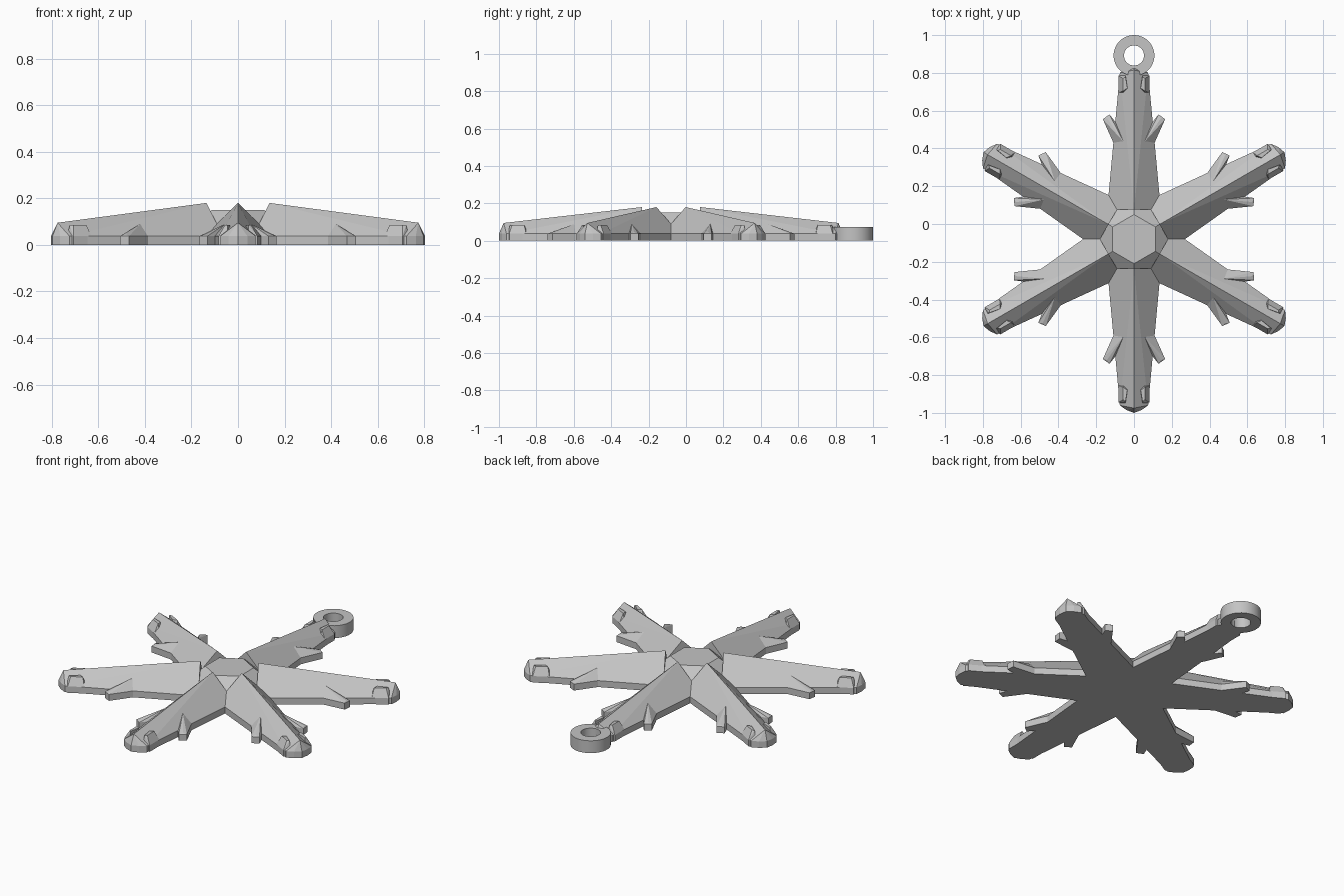
import bpy, bmesh, math
from mathutils import Vector

cube = bpy.data.objects.get("Cube")
if cube:
    bpy.data.objects.remove(cube)

grey = bpy.data.materials.new("plain_grey")
grey.use_nodes = True
colour = (0.55, 0.55, 0.55, 1)
grey.diffuse_color = colour
grey.node_tree.nodes["Principled BSDF"].inputs["Base Color"].default_value = colour

CENTRE = Vector((0, -0.08, 0))
SHOULDER = 0.038   # height of the upright rim around the flake


def add_object(name, mesh, turn=0, location=CENTRE):
    obj = bpy.data.objects.new(name, mesh)
    obj.location = location
    obj.rotation_euler.z = turn
    bpy.context.collection.objects.link(obj)
    return obj


def finish(bm, name):
    bmesh.ops.recalc_face_normals(bm, faces=bm.faces)
    mesh = bpy.data.meshes.new(name)
    bm.to_mesh(mesh)
    bm.free()
    mesh.materials.append(grey)
    return mesh


def hull(name, points):
    """Faceted convex solid around a few points."""
    bm = bmesh.new()
    for p in points:
        bm.verts.new(p)
    bmesh.ops.convex_hull(bm, input=bm.verts)
    bmesh.ops.delete(bm, geom=[v for v in bm.verts if not v.link_faces], context='VERTS')
    bmesh.ops.dissolve_limit(bm, angle_limit=math.radians(0.5), verts=bm.verts, edges=bm.edges)
    return finish(bm, name)


def slab(outline, height=SHOULDER):
    return [(x, y, z) for x, y in outline for z in (0, height)]


# Arm: tapered rim with a ridge falling towards the tip
half = [(0.142, 0.156), (0.075, 0.88), (0.04, 0.905)]
arm_outline = half + [(-x, y) for x, y in half] + [(0, 0.92)]
arm = hull("arm", slab(arm_outline) + [(0, 0.156, 0.18), (0, 0.895, 0.095)])

# Thorns and tip crystals, one mesh for each side of an arm
thorns, crystals = {}, {}
for side, s in (("left", 1), ("right", -1)):
    thorn_outline = [(s * 0.10, 0.49), (s * 0.165, 0.635), (s * 0.13, 0.66),
                     (s * 0.085, 0.60), (s * 0.05, 0.56)]
    thorns[side] = hull("thorn_" + side, slab(thorn_outline) +
                        [(s * 0.055, 0.515, 0.09), (s * 0.143, 0.64, 0.045)])
    base = [(s * 0.03, 0.785), (s * 0.055, 0.765), (s * 0.083, 0.775),
            (s * 0.083, 0.865), (s * 0.045, 0.875)]
    top = [(s * 0.035, 0.80), (s * 0.057, 0.785), (s * 0.057, 0.85), (s * 0.045, 0.86)]
    crystals[side] = hull("crystal_" + side, slab(base) + [(x, y, 0.085) for x, y in top])

for i in range(6):
    turn = i * math.pi / 3
    add_object(f"arm_{i + 1}", arm, turn)
    for side in ("left", "right"):
        add_object(f"thorn_{side}_{i + 1}", thorns[side], turn)
        add_object(f"tip_crystal_{side}_{i + 1}", crystals[side], turn)

# Hub: hexagonal frustum sitting between the arm ends
hub_points = []
for radius, z in ((0.285, 0), (0.285, 0.03), (0.13, 0.15)):
    for i in range(6):
        a = math.pi / 2 + i * math.pi / 3
        hub_points.append((radius * math.cos(a), radius * math.sin(a), z))
add_object("hub", hull("hub", hub_points))

# Hanging ring: rectangular section spun about the upright axis
bm = bmesh.new()
corners = [bm.verts.new(p) for p in
           ((0.053, 0, 0), (0.108, 0, 0), (0.108, 0, 0.073), (0.053, 0, 0.073))]
edges = [bm.edges.new((corners[i], corners[(i + 1) % 4])) for i in range(4)]
bmesh.ops.spin(bm, geom=corners + edges, cent=(0, 0, 0), axis=(0, 0, 1),
               angle=math.tau, steps=48, use_merge=True)
bmesh.ops.remove_doubles(bm, verts=bm.verts, dist=0.0001)
ring = add_object("hanging_ring", finish(bm, "hanging_ring"), 0, (0, 0.892, 0))
bpy.ops.object.select_all(action='DESELECT')
ring.select_set(True)
bpy.context.view_layer.objects.active = ring
bpy.ops.object.shade_smooth_by_angle()
